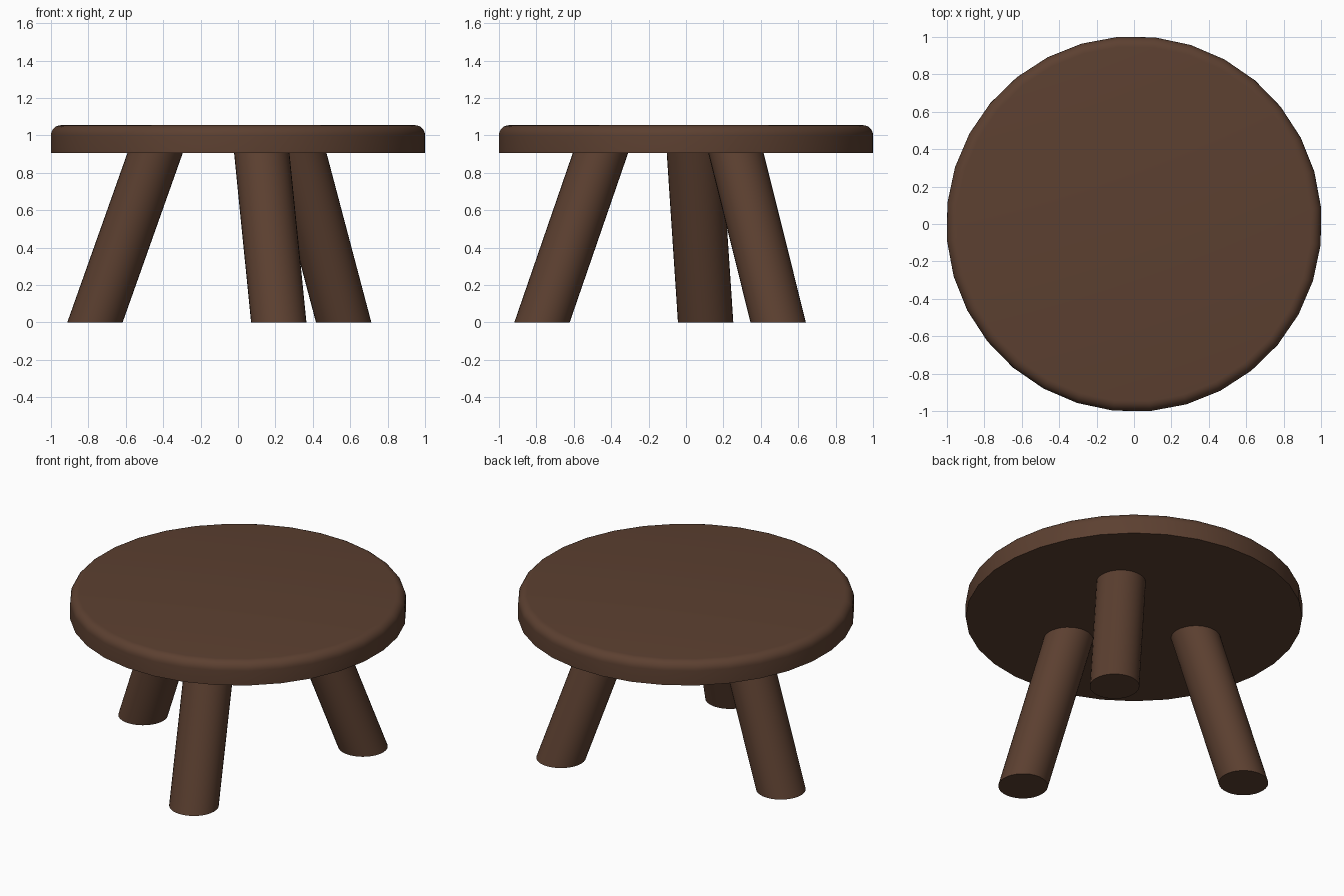
import bpy, bmesh, math

if "Cube" in bpy.data.objects:
    bpy.data.objects.remove(bpy.data.objects["Cube"])

wood = bpy.data.materials.new("dark brown wood")
wood.diffuse_color = (0.107, 0.051, 0.030, 1)
wood.use_nodes = True
wood.node_tree.nodes["Principled BSDF"].inputs["Base Color"].default_value = wood.diffuse_color


def loft(name, rings, sides, turn=0.0):
    """Build a closed solid from horizontal rings (x, y, z, radius)."""
    bm = bmesh.new()
    loops = []
    for cx, cy, z, r in rings:
        loops.append([bm.verts.new((cx + r * math.cos(turn + 2 * math.pi * i / sides),
                                    cy + r * math.sin(turn + 2 * math.pi * i / sides), z))
                      for i in range(sides)])
    for a, b in zip(loops, loops[1:]):
        for i in range(sides):
            j = (i + 1) % sides
            bm.faces.new((a[i], a[j], b[j], b[i]))
    bm.faces.new(loops[0][::-1])
    bm.faces.new(loops[-1])
    mesh = bpy.data.meshes.new(name)
    bm.to_mesh(mesh)
    bm.free()
    mesh.materials.append(wood)
    obj = bpy.data.objects.new(name, mesh)
    bpy.context.collection.objects.link(obj)
    bpy.ops.object.select_all(action='DESELECT')
    obj.select_set(True)
    bpy.context.view_layer.objects.active = obj
    bpy.ops.object.shade_smooth_by_angle(angle=math.radians(35))
    return obj


# round seat with a rounded upper rim
R, BOTTOM, TOP, ROUND = 1.004, 0.905, 1.055, 0.055
rim = [(0, 0, TOP - ROUND + ROUND * math.sin(math.radians(a)),
        R - ROUND + ROUND * math.cos(math.radians(a))) for a in range(0, 91, 15)]
loft("seat", [(0, 0, BOTTOM, R)] + rim, 32, math.radians(4.9))

# three splayed legs: foot centre and centre under the seat
legs = {
    "front_leg": ((0.218, -0.77), (0.127, -0.457)),
    "right_leg": ((0.565, 0.493), (0.325, 0.267)),
    "left_leg": ((-0.765, 0.105), (-0.443, 0.045)),
}
for name, (foot, head) in legs.items():
    loft(name, [(*foot, 0, 0.148), (*head, BOTTOM + 0.002, 0.148)], 32)
